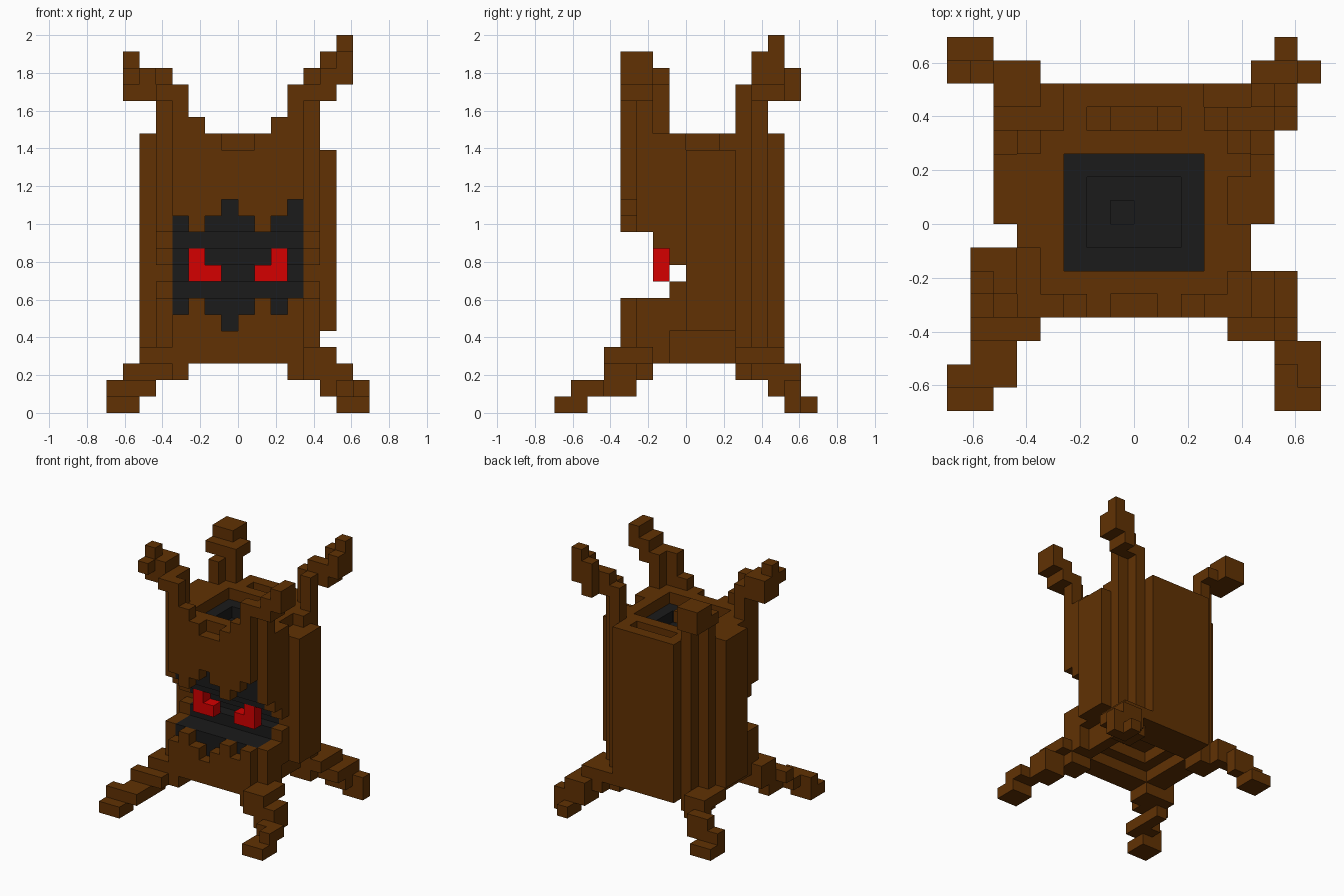
import bpy, bmesh
from mathutils import Vector

cube = bpy.data.objects.get("Cube")
if cube:
    bpy.data.objects.remove(cube, do_unlink=True)

U = 2 / 23                      # edge of one block
grid = {}                       # block cell -> part name


def cells(x0, x1, y0, y1, z0, z1):
    return [(x, y, z) for x in range(x0, x1) for y in range(y0, y1) for z in range(z0, z1)]


def fill(part, *boxes):
    for b in boxes:
        for c in cells(*b):
            grid[c] = part


def fill_empty(part, *boxes):
    for b in boxes:
        for c in cells(*b):
            grid.setdefault(c, part)


def carve(*boxes):
    for b in boxes:
        for c in cells(*b):
            grid.pop(c, None)


# Trunk: stepped round body, back plate and side ridges
fill("trunk",
     (3, 13, 5, 12, 3, 17), (4, 12, 4, 13, 3, 17), (5, 11, 13, 14, 3, 17),
     (2, 3, 8, 11, 4, 17), (13, 14, 8, 11, 5, 16))

# Dark hollow core
fill("hollow_core", (4, 12, 5, 6, 5, 6), (4, 12, 5, 9, 6, 13), (5, 11, 6, 11, 6, 16))

# Mouth: stepped opening across the whole front
carve((2, 14, 4, 6, 7, 11), (2, 14, 6, 7, 7, 10), (2, 14, 7, 8, 8, 9))

# Jagged lips: height of each notch above and below the mouth
upper = [1, 0, 1, 2, 1, 0, 1, 2]
lower = [1, 0, 1, 2, 1, 0, 1, 0]
for i, (up, down) in enumerate(zip(upper, lower)):
    carve((4 + i, 5 + i, 4, 5, 11, 11 + up), (4 + i, 5 + i, 4, 5, 7 - down, 7))

# Stepped hole in the top, stepped recess underneath
carve((5, 11, 6, 11, 16, 17), (6, 10, 7, 10, 15, 16), (7, 8, 8, 9, 14, 15),
      (5, 11, 6, 11, 3, 4), (6, 10, 7, 10, 4, 5))
# Back slot, front notch and notches on the left side
carve((6, 10, 12, 13, 16, 17), (7, 9, 12, 13, 15, 16), (7, 9, 4, 5, 16, 17),
      (12, 13, 8, 10, 16, 17), (12, 13, 7, 11, 3, 5))

# Eyes
fill("right_eye", (5, 6, 6, 7, 8, 10), (6, 7, 6, 7, 8, 9))
fill("left_eye", (10, 11, 6, 7, 8, 10), (9, 10, 6, 7, 8, 9))

# Branches: each rises from a pair of corner columns and steps outwards
fill_empty("front_right_branch",
           (5, 6, 4, 5, 17, 18), (4, 5, 4, 5, 17, 20), (3, 4, 5, 7, 17, 20),
           (3, 4, 4, 5, 19, 20), (2, 3, 5, 7, 19, 21), (1, 2, 5, 7, 19, 20),
           (1, 2, 4, 7, 20, 21), (1, 2, 5, 6, 21, 22))
fill_empty("front_left_branch",
           (10, 11, 4, 5, 17, 18), (11, 12, 4, 5, 17, 20), (12, 13, 5, 6, 17, 20),
           (12, 13, 4, 5, 19, 20), (13, 14, 4, 6, 19, 21), (14, 15, 4, 6, 20, 22))
fill_empty("back_left_branch",
           (12, 13, 11, 12, 17, 20), (11, 12, 12, 13, 17, 20), (12, 13, 12, 13, 19, 21),
           (13, 14, 12, 14, 19, 21), (13, 14, 13, 14, 21, 22),
           (14, 15, 12, 14, 20, 22), (14, 15, 13, 14, 22, 23))
fill_empty("back_right_branch",
           (3, 4, 11, 12, 17, 19), (4, 5, 12, 13, 17, 20), (3, 4, 12, 13, 19, 20),
           (2, 3, 12, 13, 19, 20), (4, 5, 13, 14, 19, 20), (2, 4, 13, 15, 19, 21))

# Roots that the trunk stands on
fill_empty("front_right_root",
           (0, 2, 0, 2, 0, 1), (0, 1, 1, 2, 1, 2), (1, 3, 1, 3, 1, 2),
           (1, 4, 3, 4, 2, 3), (2, 3, 3, 5, 1, 3), (2, 5, 4, 6, 2, 4))
fill_empty("front_left_root",
           (14, 16, 0, 2, 0, 1), (15, 16, 1, 3, 1, 2), (14, 15, 2, 3, 1, 2),
           (13, 15, 3, 5, 1, 3), (12, 14, 3, 5, 2, 4), (11, 13, 4, 6, 2, 4),
           (13, 14, 5, 6, 3, 4))
fill_empty("back_left_root",
           (14, 16, 14, 15, 0, 2), (14, 15, 15, 16, 0, 1), (13, 15, 13, 15, 1, 3),
           (14, 15, 12, 13, 2, 3), (12, 14, 12, 14, 2, 4), (11, 13, 11, 13, 2, 4),
           (13, 14, 11, 12, 3, 4), (11, 12, 13, 14, 3, 4))
fill_empty("back_right_root",
           (0, 2, 14, 16, 0, 1), (0, 1, 14, 15, 1, 2), (1, 3, 14, 15, 1, 3),
           (2, 4, 13, 14, 2, 4), (3, 5, 11, 13, 2, 4), (2, 3, 11, 13, 3, 4))


def material(name, rgb):
    m = bpy.data.materials.new(name)
    m.use_nodes = True
    m.diffuse_color = (*rgb, 1)
    bsdf = next(n for n in m.node_tree.nodes if n.type == "BSDF_PRINCIPLED")
    bsdf.inputs["Base Color"].default_value = (*rgb, 1)
    bsdf.inputs["Roughness"].default_value = 0.9
    return m


bark = material("bark brown", (0.119, 0.031, 0.001))
dark = material("hollow black", (0.011, 0.011, 0.011))
red = material("eye red", (0.66, 0.0, 0.0))
special = {"hollow_core": dark, "right_eye": red, "left_eye": red}


def build(part):
    """Mesh of the exposed block sides of one part."""
    bm = bmesh.new()
    for c in [c for c, p in grid.items() if p == part]:
        for axis in range(3):
            for s in (0, 1):
                n = list(c)
                n[axis] += 2 * s - 1
                if tuple(n) in grid:
                    continue
                a, b = (axis + 1) % 3, (axis + 2) % 3
                ring = []
                for i, j in ((0, 0), (1, 0), (1, 1), (0, 1)):
                    v = Vector(c)
                    v[axis] += s
                    v[a] += i
                    v[b] += j
                    ring.append(bm.verts.new((v - Vector((8, 8, 0))) * U))
                bm.faces.new(ring if s else ring[::-1])
    bmesh.ops.remove_doubles(bm, verts=bm.verts, dist=U * 0.01)
    me = bpy.data.meshes.new(part)
    bm.to_mesh(me)
    bm.free()
    me.materials.append(special.get(part, bark))
    bpy.context.scene.collection.objects.link(bpy.data.objects.new(part, me))


for part in dict.fromkeys(grid.values()):
    build(part)
